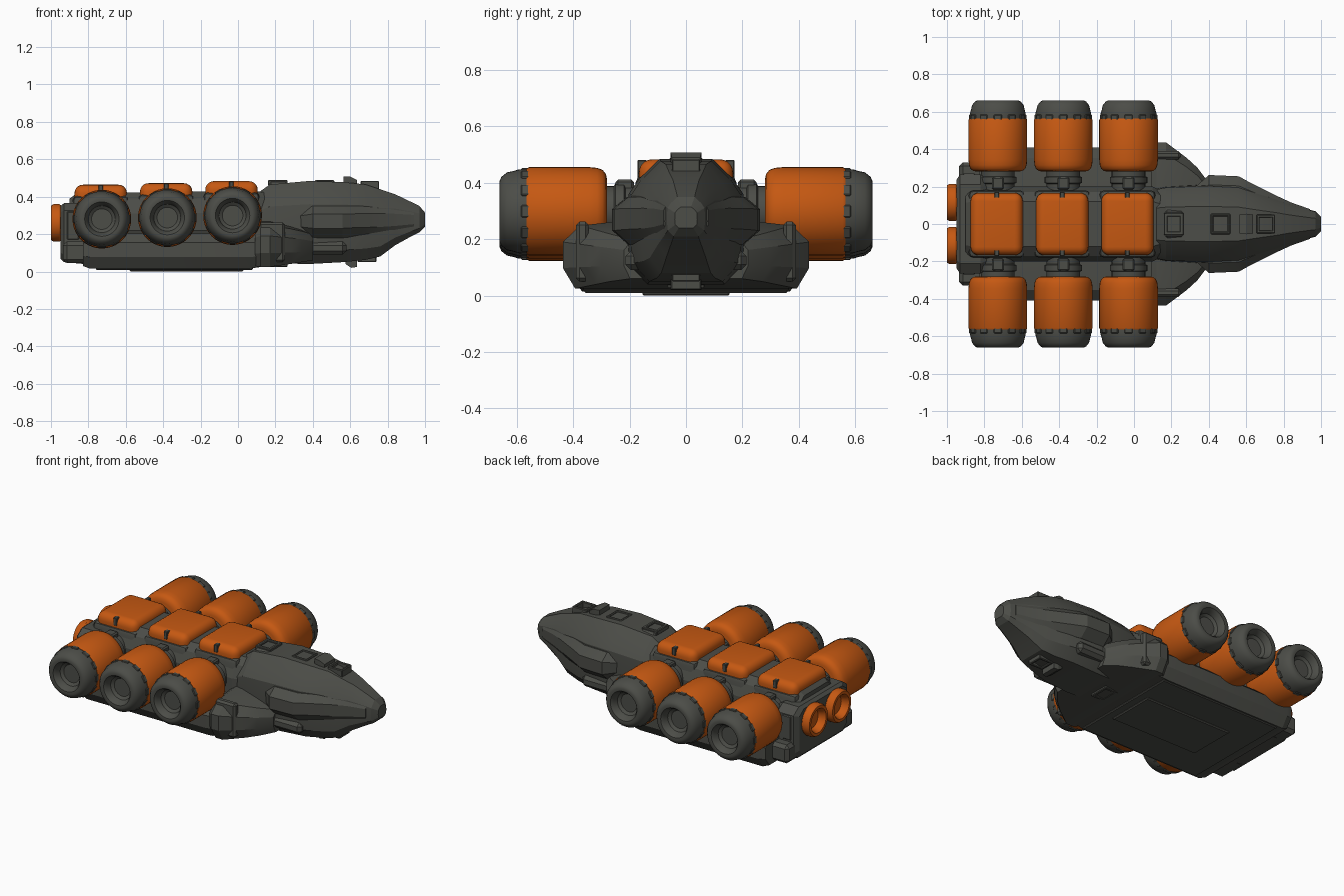
import bpy, bmesh, math
from mathutils import Vector, Matrix

if "Cube" in bpy.data.objects:
    bpy.data.objects.remove(bpy.data.objects["Cube"])


def material(name, rgb):
    m = bpy.data.materials.new(name)
    m.diffuse_color = (*rgb, 1)
    m.use_nodes = True
    m.node_tree.nodes["Principled BSDF"].inputs["Base Color"].default_value = m.diffuse_color
    return m


GREY = material("dark_grey", (0.072, 0.074, 0.064))
ORANGE = material("burnt_orange", (0.56, 0.098, 0.006))


def finish(name, bm, mat, angle=32):
    bmesh.ops.recalc_face_normals(bm, faces=bm.faces)
    for f in bm.faces:
        f.smooth = True
    for e in bm.edges:
        e.smooth = len(e.link_faces) == 2 and e.calc_face_angle(0) < math.radians(angle)
    me = bpy.data.meshes.new(name)
    bm.to_mesh(me)
    bm.free()
    me.materials.append(mat)
    ob = bpy.data.objects.new(name, me)
    bpy.context.collection.objects.link(ob)
    return ob


def add_box(bm, x, y, z, bevel=0.0, segs=1, mtx=Matrix()):
    """Box from (min, max) pairs, optionally with bevelled edges."""
    c = [(a + b) / 2 for a, b in (x, y, z)]
    s = [b - a for a, b in (x, y, z)]
    part = bmesh.new()
    bmesh.ops.create_cube(part, size=1, matrix=mtx @ Matrix.Translation(c) @ Matrix.Diagonal((*s, 1)))
    if bevel:
        bmesh.ops.bevel(part, geom=part.edges[:], offset=bevel, segments=segs, profile=0.5, affect='EDGES')
    tmp = bpy.data.meshes.new("tmp")
    part.to_mesh(tmp)
    part.free()
    bm.from_mesh(tmp)
    bpy.data.meshes.remove(tmp)


def box(name, x, y, z, mat=GREY, bevel=0.0, segs=1):
    bm = bmesh.new()
    add_box(bm, x, y, z, bevel, segs)
    return finish(name, bm, mat)


def frame(name, x, y, z, t):
    """Rectangular raised rim made of four bars."""
    bm = bmesh.new()
    for yy in ((y[0], y[0] + t), (y[1] - t, y[1])):
        add_box(bm, x, yy, z, 0.004)
    for xx in ((x[0], x[0] + t), (x[1] - t, x[1])):
        add_box(bm, xx, y, z, 0.004)
    return finish(name, bm, GREY)


def loft(name, half, sections, mat=GREY):
    """Skin a mirrored half outline (y, z fractions) through sections (x, width, top, bottom)."""
    bm = bmesh.new()
    ring = half + [(-y, z) for y, z in reversed(half)]
    rows = [[bm.verts.new((x, y * w, zb + z * (zt - zb))) for y, z in ring] for x, w, zt, zb in sections]
    n = len(ring)
    for a, b in zip(rows, rows[1:]):
        for i in range(n):
            bm.faces.new((a[i], a[(i + 1) % n], b[(i + 1) % n], b[i]))
    bm.faces.new(rows[0])
    bm.faces.new(rows[-1])
    return finish(name, bm, mat, 18)


def lathe(name, profile, centre, axis, mat, n=40):
    """Spin (radius, distance) points round an axis through centre."""
    bm = bmesh.new()
    rot = Vector((0, 0, 1)).rotation_difference(Vector(axis)).to_matrix()
    rows = []
    for r, h in profile:
        k = 1 if r == 0 else n
        rows.append([bm.verts.new(Vector(centre) + rot @ Vector(
            (r * math.cos(2 * math.pi * i / n), r * math.sin(2 * math.pi * i / n), h))) for i in range(k)])
    for a, b in zip(rows, rows[1:]):
        for i in range(n):
            vs = [a[i % len(a)], a[(i + 1) % len(a)], b[(i + 1) % len(b)], b[i % len(b)]]
            bm.faces.new(list(dict.fromkeys(vs)))
    return finish(name, bm, mat)


# Front fuselage and its side belt
loft("fuselage", [(.45, 1), (.8, .84), (.97, .72), (1, .4), (.95, .15), (.65, 0)], [
    (.12, .19, .43, .06), (.17, .20, .465, .045), (.38, .21, .484, .04), (.56, .20, .478, .05),
    (.68, .16, .466, .062), (.76, .135, .44, .08), (.84, .105, .413, .14), (.93, .078, .37, .19),
    (.97, .068, .35, .21), (1.0, .04, .315, .24)])
loft("side_belt", [(.8, 1), (1, .75), (1, .3), (.78, 0)], [
    (.33, .20, .33, .20), (.40, .262, .35, .18), (.56, .255, .35, .18), (.62, .222, .35, .185),
    (.76, .152, .35, .19), (.84, .115, .345, .20), (.94, .080, .33, .22)])
for s in (-1, 1):
    box("side_chin", (.32, .58), sorted((s * .15, s * .215)), (.09, .16), bevel=.02)

# Low wide platform, shoulders, underside plates
deck = [(.45, 1), (.86, .92), (1, .68), (1, .3), (.9, 0)]
loft("platform", deck, [(-.83, .40, .21, .03), (-.79, .41, .22, .015), (.06, .41, .22, .015), (.16, .40, .22, .03)])
loft("shoulders", deck, [(.09, .41, .25, .03), (.12, .437, .268, .025), (.17, .437, .268, .025),
                         (.28, .355, .245, .04), (.34, .30, .23, .05), (.40, .22, .21, .06)])
box("belly_plate", (-.58, .03), (-.155, .155), (0, .03), bevel=.006)
box("belly_panel", (-.76, .08), (-.36, .36), (.009, .04), bevel=.005)
for s in (-1, 1):
    box("shoulder_fin", (.11, .25), sorted((s * .345, s * .39)), (.05, .262), bevel=.012)

# Spine and rear block
loft("spine", [(.6, 1), (.85, .9), (1, .7), (1, 0)], [
    (-.90, .19, .39, .05), (-.86, .20, .42, .05), (.10, .20, .43, .05), (.16, .17, .42, .06)])
loft("rear_block", [(.8, 1), (1, .88), (1, .12), (.85, 0)], [
    (-.95, .235, .35, .07), (-.93, .265, .365, .05), (-.82, .265, .365, .04), (-.78, .24, .34, .04)])
for s in (-1, 1):
    box("rear_foot", (-.935, -.78), sorted((s * .12, s * .33)), (.045, .16), bevel=.02)
    box("rear_side_block", (-.925, -.84), sorted((s * .2, s * .27)), (.16, .33), bevel=.015)

# Orange engine nozzles
for s in (-1, 1):
    lathe("engine_nozzle", [(.09, -.94), (.10, -.955), (.10, -.985), (.092, -1.0), (.074, -1.0),
                            (.066, -.985), (.058, -.955), (0, -.952)][::1],
          (0, s * .115, .26), (1, 0, 0), ORANGE)

# Three rows of cargo: a central tank with a barrel on either side
for cx, cz in ((-.728, .28), (-.378, .288), (-.029, .299)):
    top = cz + .184
    x = cx - .006
    box("tank_cradle", (x - .15, x + .15), (-.18, .18), (.08, top - .06), bevel=.025, segs=2)
    box("tank_cover", (x - .14, x + .14), (-.167, .167), (top - .12, top), ORANGE, .045, 5)
    for s in (-1, 1):
        ax = (0, s, 0)
        c = (cx, 0, cz)
        lathe("barrel_connector", [(.09, .14), (.09, .215), (.1, .22), (.1, .25), (.09, .255), (.09, .31)], c, ax, GREY, 28)
        box("connector_clamp", (cx - .032, cx + .032), sorted((s * .185, s * .25)), (cz + .06, cz + .112), bevel=.008)
        box("cover_latch", (x - .012, x + .012), sorted((s * .14, s * .172)), (top - .05, top - .002), bevel=.003)
        lathe("barrel", [(0, .28), (.112, .28), (.132, .284), (.147, .296), (.154, .315), (.157, .345),
                         (.157, .556), (.152, .565), (.13, .565)], c, ax, ORANGE)
        lathe("barrel_cap", [(.14, .55), (.149, .56), (.149, .592), (.143, .612), (.138, .635), (.122, .655),
                             (.108, .661), (.092, .659), (.08, .645), (.072, .618), (.055, .606), (0, .606)],
              c, ax, GREY)
        # lugs round the cap rim
        bm = bmesh.new()
        for i in range(12):
            m = Matrix.Translation(c) @ Matrix.Rotation(i * math.pi / 6, 4, 'Y')
            add_box(bm, (-.022, .022), sorted((s * .555, s * .585)), (.135, .154), .004, 1, m)
        finish("cap_lugs", bm, GREY)

# Hatches, fins and vents along the top and bottom of the fuselage
box("neck_block", (.165, .265), (-.075, .075), (.42, .478), bevel=.012)
frame("neck_hatch_rim", (.16, .265), (-.06, .06), (.46, .488), .02)
frame("top_hatch_rim", (.41, .515), (-.055, .055), (.465, .488), .014)
frame("roof_window_rim", (.655, .755), (-.05, .05), (.42, .484), .016)
frame("neck_vent_rim", (.17, .265), (-.065, .065), (.025, .07), .02)
frame("chin_vent_rim", (.64, .74), (-.05, .05), (.05, .10), .016)
loft("roof_fin", [(1, 1), (1, 0)], [(.565, .05, .508, .45), (.60, .055, .508, .45), (.635, .05, .49, .45)])
loft("chin_fin", [(1, 1), (1, 0)], [(.575, .05, .08, .04), (.605, .055, .08, .02), (.635, .05, .09, .024)])
